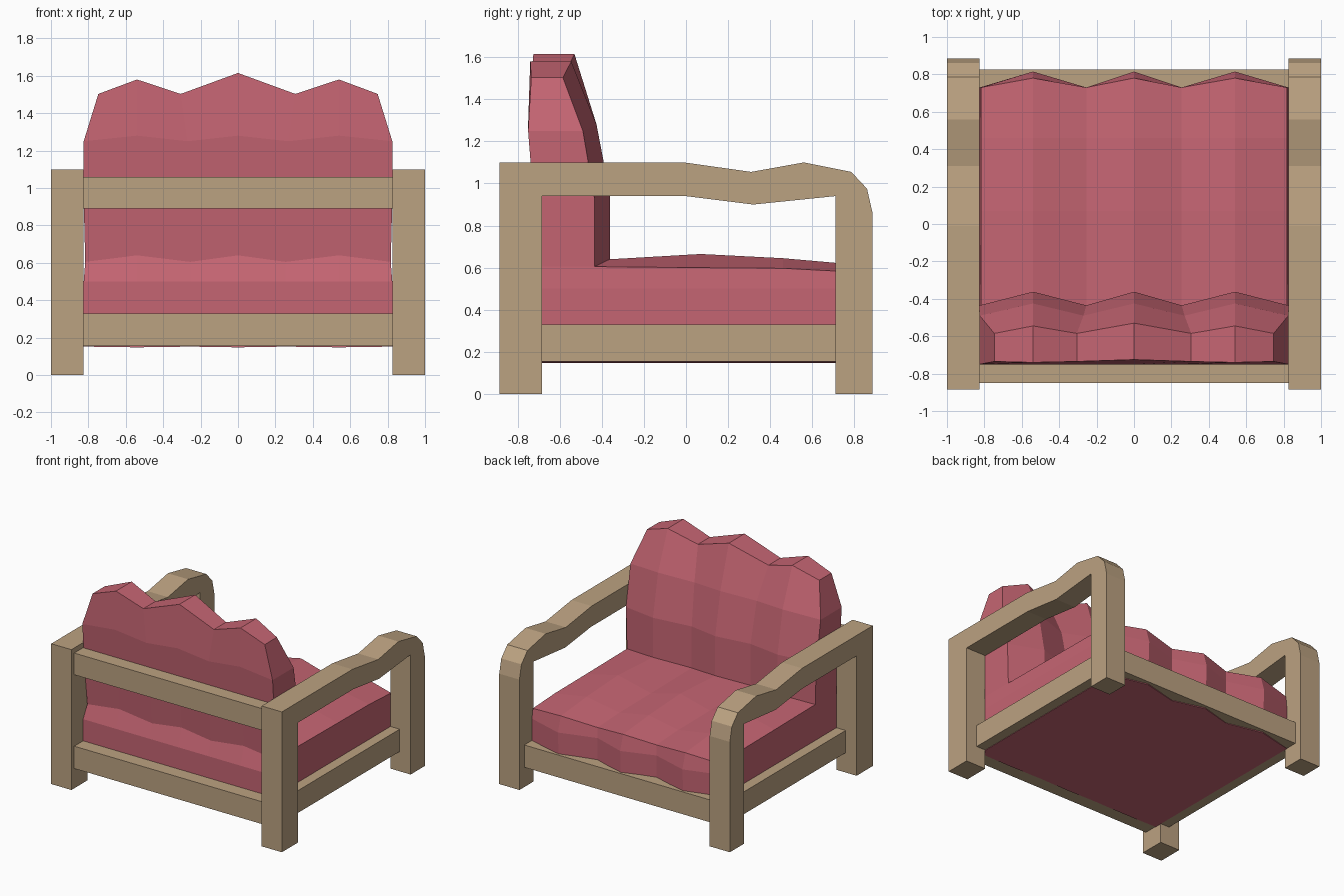
import bpy, bmesh

if "Cube" in bpy.data.objects:
    bpy.data.objects.remove(bpy.data.objects["Cube"])


def material(name, color):
    m = bpy.data.materials.new(name)
    m.diffuse_color = color
    m.use_nodes = True
    m.node_tree.nodes["Principled BSDF"].inputs["Base Color"].default_value = m.diffuse_color
    return m


WOOD = material("wood", (0.50, 0.36, 0.22, 1))
FABRIC = material("fabric", (0.56, 0.13, 0.17, 1))


def finish(name, bm, mat):
    bmesh.ops.recalc_face_normals(bm, faces=bm.faces)
    me = bpy.data.meshes.new(name)
    bm.to_mesh(me)
    bm.free()
    me.materials.append(mat)
    ob = bpy.data.objects.new(name, me)
    bpy.context.collection.objects.link(ob)
    return ob


def box(name, x, y, z, mat):
    bm = bmesh.new()
    bmesh.ops.create_cube(bm, size=1)
    for v in bm.verts:
        for i, (lo, hi) in enumerate((x, y, z)):
            v.co[i] = hi if v.co[i] > 0 else lo
    return finish(name, bm, mat)


def side_frame(name, x0, x1):
    # legs and wavy armrest as one outline in the y-z plane
    outline = [(-.885, 0), (-.885, 1.1), (-.01, 1.1), (.31, 1.055), (.56, 1.1),
               (.785, 1.055), (.86, .975), (.885, .865), (.885, 0), (.71, 0),
               (.71, .94), (.32, .90), (0, .94), (-.685, .94), (-.685, 0)]
    bm = bmesh.new()
    face = bm.faces.new([bm.verts.new((x0, y, z)) for y, z in outline])
    ext = bmesh.ops.extrude_face_region(bm, geom=[face])
    for v in ext["geom"]:
        if isinstance(v, bmesh.types.BMVert):
            v.co.x = x1
    return finish(name, bm, WOOD)


# Side frames and side rails
for side, s in (("left", -1), ("right", 1)):
    side_frame(side + "_leg_and_armrest", s * .825, s * 1.0)
    box(side + "_seat_rail", sorted((s * .81, s * .905)), (-.70, .72), (.155, .33), WOOD)

# Cross rails
box("front_seat_rail", (-.83, .83), (.73, .825), (.155, .33), WOOD)
box("back_seat_rail", (-.83, .83), (-.85, -.74), (.155, .33), WOOD)
box("back_top_rail", (-.83, .83), (-.85, -.74), (.89, 1.06), WOOD)

# Cushion: L-shaped section, alternating between a valley and a lobe across x
valley = [(-.74, .152), (-.74, .50), (-.70, .605), (-.725, .93), (-.75, 1.25),
          (-.735, 1.503), (-.585, 1.503), (-.49, 1.25), (-.435, .93), (-.435, .605),
          (.07, .60), (.46, .597), (.73, .583), (.73, .50), (.73, .152)]
lobe = [(-.74, .148), (-.74, .50), (-.70, .64), (-.725, .95), (-.75, 1.28),
        (-.74, 1.58), (-.545, 1.58), (-.425, 1.28), (-.362, .95), (-.362, .64),
        (.07, .665), (.46, .645), (.78, .617), (.815, .50), (.80, .148)]
middle = list(lobe)
middle[5], middle[6] = (-.725, 1.615), (-.53, 1.615)

stations = [(-.825, valley), (-.54, lobe), (-.255, valley), (0, middle),
            (.255, valley), (.54, lobe), (.825, valley)]


def station_x(x, i):
    # taper the outer top corners and spread the inner valleys at the crest
    if abs(x) > .8:
        factor = .905 if i in (5, 6) else .99 if i in (2, 9, 10, 11, 12) else 1
        return x * factor
    if .2 < abs(x) < .3 and i in (4, 5, 6, 7):
        return x * (1.2 if i in (5, 6) else 1.06)
    return x


bm = bmesh.new()
rings = [[bm.verts.new((station_x(x, i), y, z)) for i, (y, z) in enumerate(p)]
         for x, p in stations]
n = len(valley)
for a, b in zip(rings, rings[1:]):
    for i in range(n):
        j = (i + 1) % n
        bm.faces.new((a[i], a[j], b[j], b[i]))
for ring in (rings[0], rings[-1]):
    for cap in ((5, 6, 7, 4), (4, 7, 8, 3), (3, 8, 9, 2),
                (1, 2, 9, 10, 11, 12, 13), (0, 1, 13, 14)):
        bm.faces.new([ring[i] for i in cap])
finish("seat_and_back_cushion", bm, FABRIC)
